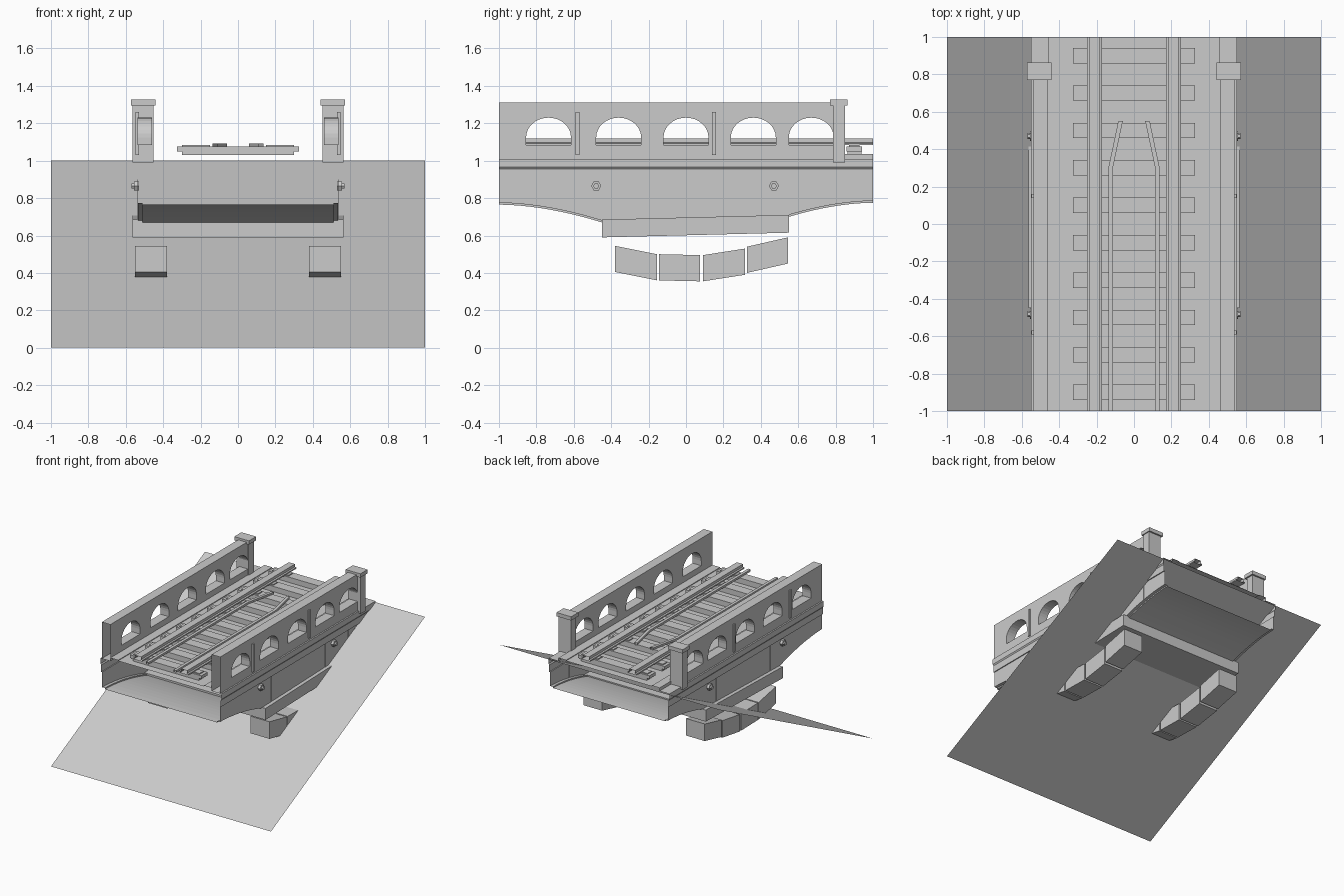
import bpy, bmesh, math
from mathutils import Vector

if "Cube" in bpy.data.objects:
    bpy.data.objects.remove(bpy.data.objects["Cube"])

grey = bpy.data.materials.new("stone_grey")
grey.use_nodes = True
colour = (0.6, 0.6, 0.6, 1)
grey.diffuse_color = colour
grey.node_tree.nodes["Principled BSDF"].inputs["Base Color"].default_value = colour


def finish(name, bm, recalc=True):
    if recalc:
        bmesh.ops.recalc_face_normals(bm, faces=bm.faces)
    mesh = bpy.data.meshes.new(name)
    bm.to_mesh(mesh)
    bm.free()
    mesh.materials.append(grey)
    obj = bpy.data.objects.new(name, mesh)
    bpy.context.collection.objects.link(obj)
    return obj


def loft(bm, rings, closed=True, caps=False):
    """Skin a list of equal-length point rings."""
    rows = [[bm.verts.new(p) for p in ring] for ring in rings]
    n = len(rows[0])
    for a, b in zip(rows, rows[1:]):
        for i in range(n if closed else n - 1):
            j = (i + 1) % n
            bm.faces.new((a[i], a[j], b[j], b[i]))
    if caps:
        bm.faces.new(rows[0])
        bm.faces.new(rows[-1][::-1])


def add_box(bm, x0, x1, y0, y1, z0, z1):
    ring = [(x0, z0), (x1, z0), (x1, z1), (x0, z1)]
    loft(bm, [[(x, y, z) for x, z in ring] for y in (y0, y1)], caps=True)


def add_prism(bm, outline, x0, x1):
    """Extrude a (y, z) outline across x."""
    loft(bm, [[(x, y, z) for y, z in outline] for x in (x0, x1)], caps=True)


def soffit(y):
    """Height of the lower edge of the side walls."""
    if y < -0.45:
        return 0.775 - 0.095 * ((y + 1) / 0.55) ** 1.8
    if y > 0.55:
        return 0.785 - 0.075 * ((1 - y) / 0.45) ** 1.8
    return 0.68 + 0.03 * (y + 0.45)


# Sloping ground sheet
bm = bmesh.new()
bm.faces.new([bm.verts.new(p) for p in
              [(-1, -1, 0), (1, -1, 0), (1, 1, 1), (-1, 1, 1)]])
finish("sloping_ground", bm, False)

# Hollow open-ended bridge body
ys = [-1 + 0.055 * i for i in range(11)] + [0.55 + 0.045 * i for i in range(11)]
rings = []
for y in ys:
    f = soffit(y)
    half = [(0.39, 1.03), (0.39, 1.036), (0.46, 1.036), (0.46, 1.01),
            (0.55, 1.01), (0.55, 0.965), (0.543, 0.955), (0.543, 0.9),
            (0.535, 0.9), (0.535, f), (0.51, f), (0.51, f - 0.01)]
    section = half + [(-x, z) for x, z in reversed(half)]
    rings.append([(x, y, z) for x, z in section])
bm = bmesh.new()
loft(bm, rings)
finish("bridge_body", bm)

# Pier cap and the arched support blocks under it
bm = bmesh.new()
add_prism(bm, [(-0.45, 0.59), (0.55, 0.615), (0.55, 0.71), (-0.45, 0.685)],
          -0.565, 0.565)
finish("pier_cap", bm)

blocks = [(-0.38, 0.545, -0.155, 0.50), (-0.145, 0.50, 0.075, 0.495),
          (0.09, 0.495, 0.315, 0.53), (0.325, 0.54, 0.545, 0.59)]
bm = bmesh.new()
for s in (-1, 1):
    for ya, za, yb, zb in blocks:
        add_prism(bm, [(ya, za - 0.14), (yb, zb - 0.14), (yb, zb), (ya, za)],
                  s * 0.38, s * 0.552)
finish("support_blocks", bm)

# Arched window cutter shared by both parapets
bm = bmesh.new()
for c in (-0.735, -0.36, 0, 0.36, 0.67):
    arch = [(c + 0.12 * math.cos(math.pi * i / 16),
             1.125 + 0.105 * math.sin(math.pi * i / 16)) for i in range(17)]
    add_prism(bm, [(c + 0.12, 1.085)] + arch + [(c - 0.12, 1.085)], -0.8, 0.8)
cutter = finish("window_cutter", bm)
cutter.hide_render = True

# Parapet walls, hollow at the front end
for s, side in ((1, "left"), (-1, "right")):
    bm = bmesh.new()
    add_box(bm, s * 0.46, s * 0.538, -1, 0.79, 1.01, 1.31)
    wall = finish(side + "_parapet", bm)
    mod = wall.modifiers.new("windows", "BOOLEAN")
    mod.object = cutter
    mod.operation = "DIFFERENCE"
    mod.solver = "EXACT"
    bpy.context.view_layer.objects.active = wall
    bpy.ops.object.modifier_apply(modifier=mod.name)
    bm = bmesh.new()
    bm.from_mesh(wall.data)
    ends = [f for f in bm.faces if f.calc_center_median().y < -0.99]
    bmesh.ops.delete(bm, geom=ends, context="FACES_ONLY")
    bm.to_mesh(wall.data)
    bm.free()

    # End post with cap
    bm = bmesh.new()
    add_box(bm, s * 0.452, s * 0.565, 0.785, 0.85, 0.99, 1.3)
    add_box(bm, s * 0.44, s * 0.573, 0.77, 0.863, 1.296, 1.327)
    finish(side + "_post", bm)

    # Pilaster strips and masonry joints
    bm = bmesh.new()
    for y in (-0.58, 0.15):
        add_box(bm, s * 0.53, s * 0.548, y - 0.01, y + 0.01, 1.03, 1.26)
    finish(side + "_pilasters", bm)
    bm = bmesh.new()
    for y in (-0.835, -0.33, -0.08, 0.107, 0.37, 0.67, 0.75):
        add_box(bm, s * 0.534, s * 0.537, y - 0.003, y + 0.003, soffit(y), 0.9)
    finish(side + "_joints", bm)

    # Hexagonal bolts
    bm = bmesh.new()
    for y in (-0.48, 0.47):
        for r, x1 in ((0.027, 0.557), (0.016, 0.57)):
            hexagon = [(y + r * math.cos(math.pi * k / 3),
                        0.865 + r * math.sin(math.pi * k / 3)) for k in range(6)]
            add_prism(bm, hexagon, s * 0.53, s * x1)
    finish(side + "_bolts", bm)

    # Main rail: open-ended flanged section
    bm = bmesh.new()
    section = [(0.17, 1.083), (0.25, 1.083), (0.25, 1.093), (0.238, 1.096),
               (0.238, 1.118), (0.182, 1.118), (0.182, 1.096), (0.17, 1.093)]
    loft(bm, [[(s * x, y, z) for x, z in section] for y in (-1, 1)])
    finish(side + "_rail", bm)

    # Inner guard rail bending inwards at the far end
    bm = bmesh.new()
    path = [(0.125, -1), (0.125, 0.3), (0.072, 0.55)]
    loft(bm, [[(s * (x + dx), y, z) for dx, z in
               ((-0.012, 1.075), (0.012, 1.075), (0.012, 1.092), (-0.012, 1.092))]
              for x, y in path])
    finish(side + "_guard_rail", bm)

cutter_mesh = cutter.data
bpy.data.objects.remove(cutter)
bpy.data.meshes.remove(cutter_mesh)

# Sleepers with rail plates
bm = bmesh.new()
for i in range(10):
    y = -0.9 + 0.2 * i
    add_box(bm, -0.3, 0.3, y - 0.037, y + 0.037, 1.03, 1.05)
    add_box(bm, -0.325, 0.325, y - 0.041, y + 0.041, 1.05, 1.076)
    for s in (-1, 1):
        add_box(bm, s * 0.15, s * 0.3, y - 0.028, y + 0.028, 1.07, 1.084)
finish("sleepers", bm)
